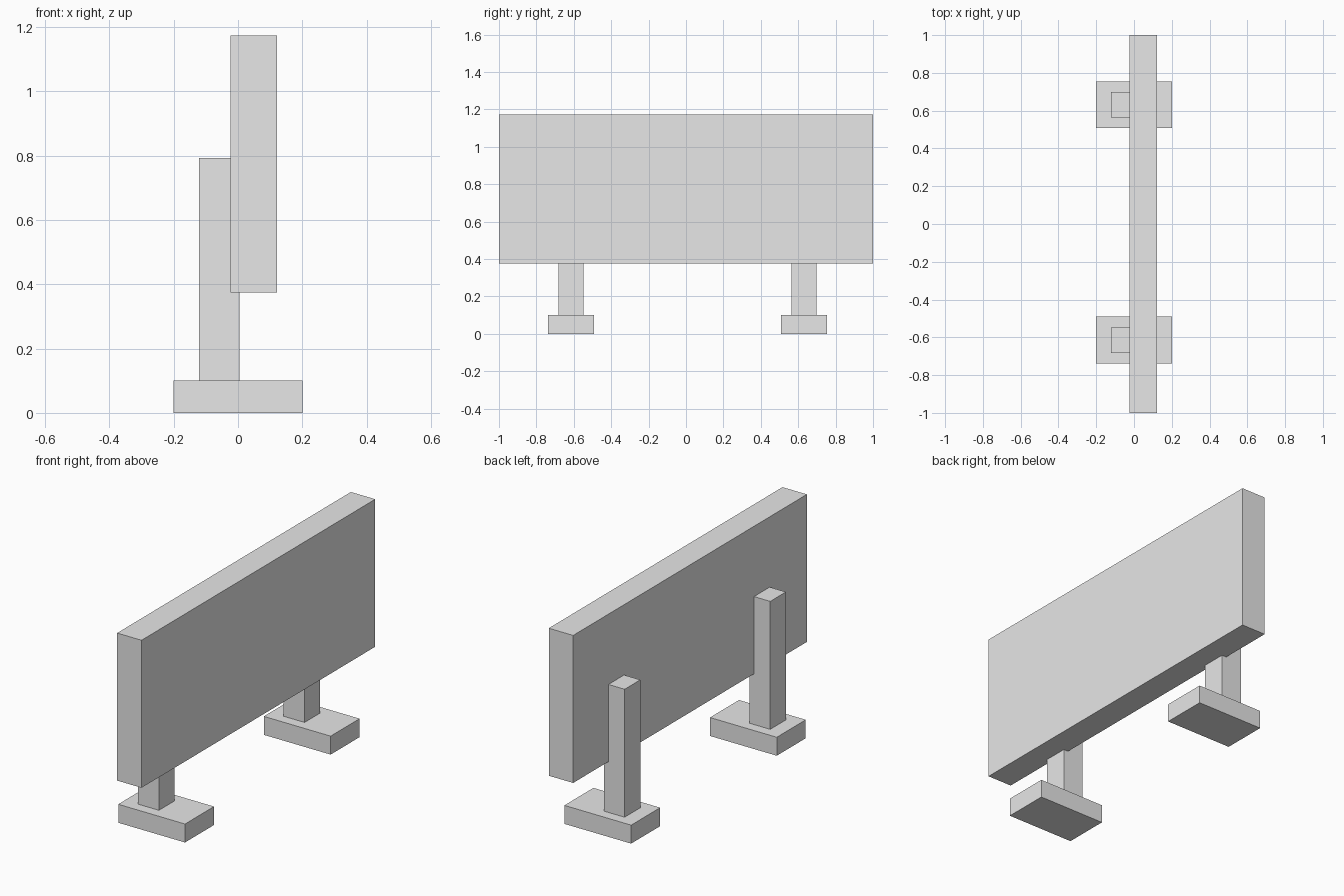
import bpy
import bmesh
from mathutils import Vector

cube = bpy.data.objects.get("Cube")
if cube:
    bpy.data.objects.remove(cube, do_unlink=True)

# One plain grey for the whole billboard
grey = bpy.data.materials.new("plain_grey")
grey.use_nodes = True
colour = (0.8, 0.8, 0.8, 1)
grey.diffuse_color = colour
grey.node_tree.nodes["Principled BSDF"].inputs["Base Color"].default_value = colour


def box(name, low, high):
    """Box spanning two opposite corners."""
    low, high = Vector(low), Vector(high)
    bm = bmesh.new()
    bmesh.ops.create_cube(bm, size=1)
    bmesh.ops.scale(bm, vec=high - low, verts=bm.verts)
    mesh = bpy.data.meshes.new(name)
    bm.to_mesh(mesh)
    bm.free()
    mesh.materials.append(grey)
    obj = bpy.data.objects.new(name, mesh)
    obj.location = (low + high) / 2
    bpy.context.collection.objects.link(obj)
    return obj


# Large display panel
box("panel", (-0.024, -1, 0.375), (0.122, 1, 1.174))

# Two supports: post sunk into the panel's back, standing on a foot slab
for side, y in (("front", -0.615), ("back", 0.631)):
    box(side + "_foot", (-0.2, y - 0.124, 0), (0.2, y + 0.124, 0.1))
    box(side + "_post", (-0.121, y - 0.067, 0.1), (0.004, y + 0.067, 0.793))
